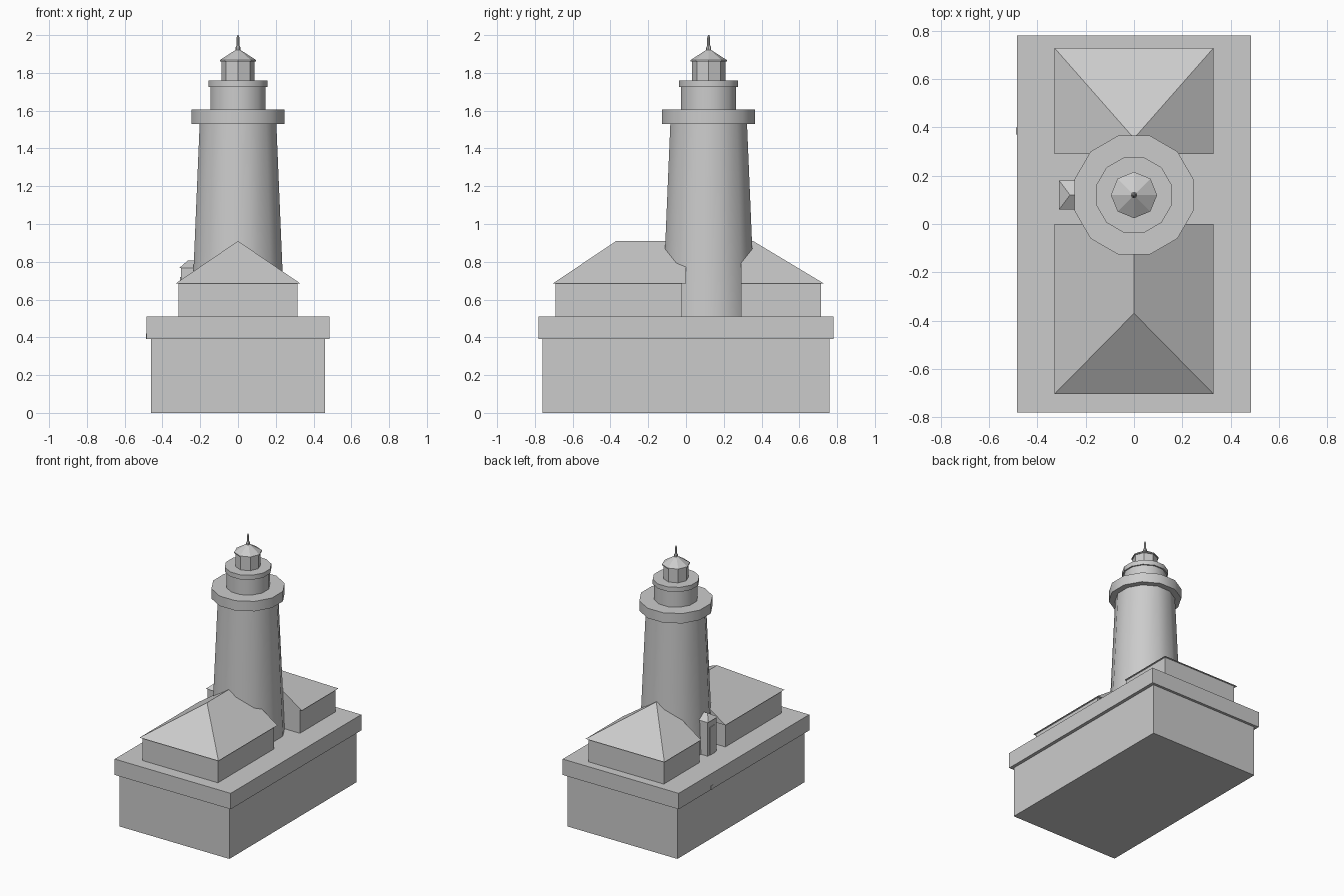
import bpy, bmesh, math

if "Cube" in bpy.data.objects:
    bpy.data.objects.remove(bpy.data.objects["Cube"], do_unlink=True)

# One plain stone grey for the whole model
stone = bpy.data.materials.new("stone_grey")
stone.use_nodes = True
grey = (0.6, 0.6, 0.6, 1)
stone.diffuse_color = grey
stone.node_tree.nodes["Principled BSDF"].inputs["Base Color"].default_value = grey

TOWER_Y = 0.12


def finish(name, bm, smooth=False):
    bmesh.ops.recalc_face_normals(bm, faces=bm.faces)
    mesh = bpy.data.meshes.new(name)
    bm.to_mesh(mesh)
    bm.free()
    mesh.materials.append(stone)
    obj = bpy.data.objects.new(name, mesh)
    bpy.context.collection.objects.link(obj)
    if smooth:
        bpy.ops.object.select_all(action="DESELECT")
        obj.select_set(True)
        bpy.context.view_layer.objects.active = obj
        bpy.ops.object.shade_smooth_by_angle(angle=math.radians(40))
    return obj


def box(name, x, y, z):
    bm = bmesh.new()
    bmesh.ops.create_cube(bm, size=1)
    for v in bm.verts:
        v.co = [lo + (c + 0.5) * (hi - lo) for c, (lo, hi) in zip(v.co, (x, y, z))]
    return finish(name, bm)


def turned(name, profile, sides, offset=0.0, smooth=False):
    """Stack polygon rings of (radius, height) around the tower axis."""
    bm = bmesh.new()
    rings = []
    for r, z in profile:
        angles = [offset + math.tau * i / sides for i in range(sides)]
        rings.append([bm.verts.new((r * math.cos(a), TOWER_Y + r * math.sin(a), z))
                      for a in angles])
    for low, high in zip(rings, rings[1:]):
        for i in range(sides):
            j = (i + 1) % sides
            bm.faces.new((low[i], low[j], high[j], high[i]))
    bm.faces.new(rings[0])
    bm.faces.new(rings[-1])
    return finish(name, bm, smooth)


def roof(name, half_width, y_hip, y_ridge, y_gable, z_eave, z_ridge, x=0.0):
    """Roof with a hip at one end and a gable against the tower."""
    bm = bmesh.new()
    a, b, c, d, e, f = [bm.verts.new(p) for p in (
        (x - half_width, y_hip, z_eave), (x + half_width, y_hip, z_eave),
        (x + half_width, y_gable, z_eave), (x - half_width, y_gable, z_eave),
        (x, y_ridge, z_ridge), (x, y_gable, z_ridge))]
    for face in ((a, b, e), (b, c, f, e), (d, a, e, f), (c, d, f), (a, b, c, d)):
        bm.faces.new(face)
    return finish(name, bm)


# Pier and its overhanging deck
box("pier_base", (-0.46, 0.46), (-0.76, 0.76), (0, 0.39))
box("pier_deck", (-0.485, 0.485), (-0.78, 0.78), (0.39, 0.51))

# Two houses, either side of the tower
box("front_house_walls", (-0.315, 0.315), (-0.69, -0.02), (0.51, 0.69))
roof("front_house_roof", 0.33, -0.705, -0.37, 0.0, 0.685, 0.91)
box("back_house_walls", (-0.315, 0.315), (0.29, 0.715), (0.51, 0.69))
roof("back_house_roof", 0.33, 0.73, 0.355, 0.29, 0.685, 0.91)

# Tower, galleries and watch room: twelve sides with flats facing the axes
turn = math.pi / 12
k = 1 / math.cos(turn)
turned("tower_shaft", [(0.246 * k, 0.51), (0.203 * k, 1.53)], 12, turn, True)
turned("main_gallery", [(0.246 * k, 1.53), (0.246 * k, 1.605)], 12, turn, True)
turned("watch_room", [(0.146 * k, 1.60), (0.146 * k, 1.73)], 12, turn, True)
turned("upper_gallery", [(0.156 * k, 1.725), (0.156 * k, 1.76)], 12, turn, True)

# Eight-sided lantern with pointed cap and finial
turned("lantern_room", [(0.088, 1.76), (0.088, 1.865)], 8)
turned("lantern_roof", [(0.096, 1.86), (0.096, 1.868), (0.012, 1.922)], 8)
turned("finial", [(0.013, 1.915), (0.013, 1.935), (0.008, 1.945),
                  (0.008, 1.985), (0.003, 2.0)], 8)

# Entry porch against the tower, with a small pyramid roof and a door plate
box("porch_walls", (-0.303, -0.225), (0.067, 0.173), (0.51, 0.77))
bm = bmesh.new()
corners = [bm.verts.new((x, y, 0.768)) for x, y in
           ((-0.31, 0.06), (-0.31, 0.18), (-0.215, 0.18), (-0.215, 0.06))]
peaks = [bm.verts.new((x, TOWER_Y, 0.807)) for x in (-0.265, -0.215)]
bm.faces.new(corners)
bm.faces.new((corners[0], corners[1], peaks[0]))
bm.faces.new((corners[1], corners[2], peaks[1], peaks[0]))
bm.faces.new((corners[3], corners[0], peaks[0], peaks[1]))
bm.faces.new((corners[2], corners[3], peaks[1]))
finish("porch_roof", bm)
box("porch_door", (-0.307, -0.303), (0.09, 0.15), (0.51, 0.72))

# Small fitting on the deck edge
box("deck_edge_fitting", (-0.488, -0.484), (0.37, 0.40), (0.39, 0.42))
